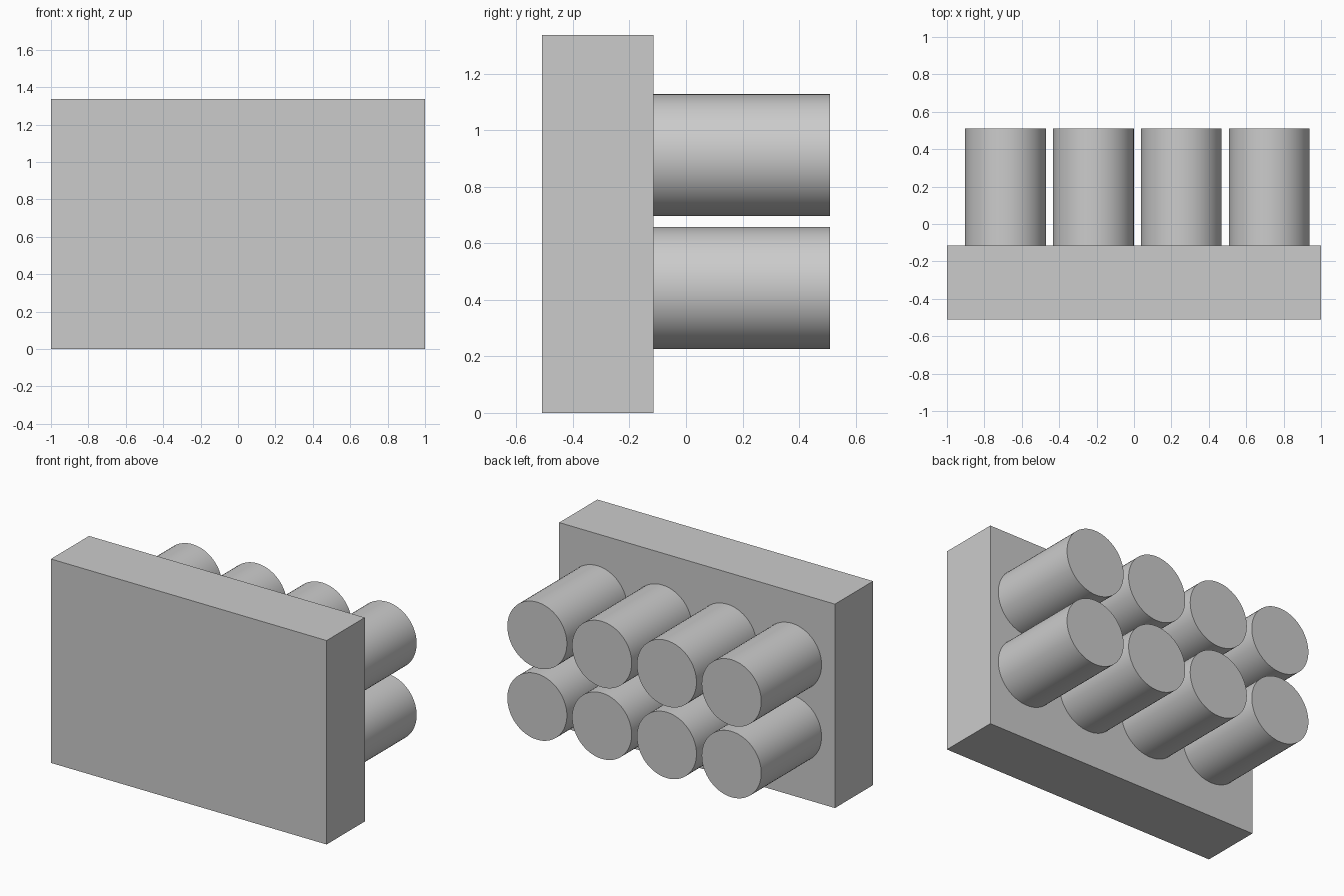
import bpy
import math

cube = bpy.data.objects.get("Cube")
if cube:
    bpy.data.objects.remove(cube, do_unlink=True)

# Single plain grey
grey = bpy.data.materials.new("light_grey")
grey.use_nodes = True
colour = (0.6, 0.6, 0.6, 1)
grey.diffuse_color = colour
grey.node_tree.nodes["Principled BSDF"].inputs["Base Color"].default_value = colour

FRONT, PLATE_BACK, PEG_END = -0.51, -0.115, 0.51
HEIGHT = 1.337
RADIUS, PITCH = 0.216, 0.47
FIRST_X, FIRST_Z = -0.687, 0.442


def finish(name):
    obj = bpy.context.object
    obj.name = obj.data.name = name
    bpy.ops.object.transform_apply(location=False, rotation=True, scale=True)
    obj.data.materials.append(grey)
    return obj


# Upright slab
bpy.ops.mesh.primitive_cube_add(
    size=1, location=(0, (FRONT + PLATE_BACK) / 2, HEIGHT / 2))
bpy.context.object.scale = (2, PLATE_BACK - FRONT, HEIGHT)
finish("back_plate")

# Two rows of four round pegs on the rear face
for row, row_name in enumerate(("lower", "upper")):
    for col in range(4):
        bpy.ops.mesh.primitive_cylinder_add(
            vertices=64, radius=RADIUS, depth=PEG_END - PLATE_BACK,
            location=(FIRST_X + col * PITCH, (PLATE_BACK + PEG_END) / 2,
                      FIRST_Z + row * PITCH),
            rotation=(math.pi / 2, 0, 0))
        finish(f"{row_name}_peg_{col + 1}")
        bpy.ops.object.shade_smooth_by_angle(angle=math.radians(30))
